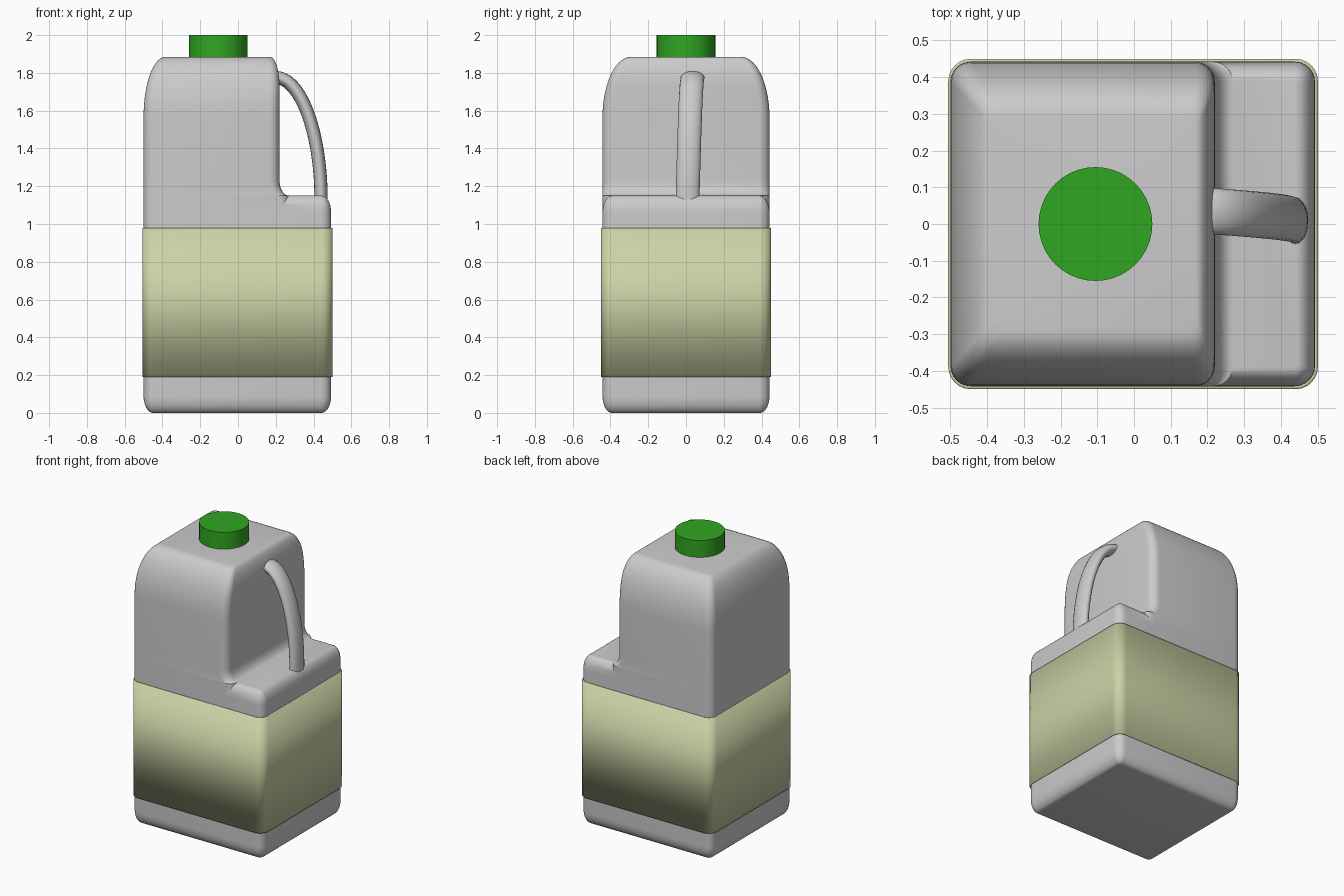
import bpy, bmesh, math
from mathutils import Vector

if "Cube" in bpy.data.objects:
    bpy.data.objects.remove(bpy.data.objects["Cube"])


def loft(name, rings, caps=True):
    """Skin a list of equal-length point rings."""
    bm = bmesh.new()
    rows = [[bm.verts.new(p) for p in ring] for ring in rings]
    n = len(rows[0])
    for a, b in zip(rows, rows[1:]):
        for i in range(n):
            j = (i + 1) % n
            bm.faces.new((a[i], a[j], b[j], b[i]))
    if caps:
        bm.faces.new(rows[0][::-1])
        bm.faces.new(rows[-1])
    bmesh.ops.recalc_face_normals(bm, faces=bm.faces[:])
    mesh = bpy.data.meshes.new(name)
    bm.to_mesh(mesh)
    bm.free()
    obj = bpy.data.objects.new(name, mesh)
    bpy.context.collection.objects.link(obj)
    return obj


def rounded_rect(x0, x1, w, z, r, seg=6):
    """Horizontal rounded rectangle, symmetric in y."""
    pts = []
    for k, (cx, cy) in enumerate(((x1 - r, w - r), (x0 + r, w - r),
                                  (x0 + r, r - w), (x1 - r, r - w))):
        for s in range(seg + 1):
            a = (k + s / seg) * math.pi / 2
            pts.append((cx + r * math.cos(a), cy + r * math.sin(a), z))
    return pts


def smooth(obj, angle=35):
    bpy.ops.object.select_all(action='DESELECT')
    obj.select_set(True)
    bpy.context.view_layer.objects.active = obj
    bpy.ops.object.shade_smooth_by_angle(angle=math.radians(angle))


def paint(obj, name, color):
    mat = bpy.data.materials.new(name)
    mat.diffuse_color = color
    mat.use_nodes = True
    mat.node_tree.nodes["Principled BSDF"].inputs["Base Color"].default_value = mat.diffuse_color
    obj.data.materials.append(mat)


X0, X1, W, R = -0.5, 0.493, 0.442, 0.055
quarter = [i / 8 * math.pi / 2 for i in range(9)]

# Lower block with rounded bottom and shelf rims
levels = [(0.05 * (1 - math.sin(a)), 0.09 * (1 - math.cos(a))) for a in quarter]
levels += [(t, 1.15 - z) for t, z in reversed(levels)]
body = loft("jug_body", [rounded_rect(X0 + t, X1 - t, W - t, z, max(R - t, 0.008))
                         for t, z in levels])

# Upper tower: fillet onto the shelf, then tapering shoulders
rings = [rounded_rect(X0, 0.27, W, 0.5, R)]
for a in quarter:
    rings.append(rounded_rect(X0, 0.27 - 0.05 * math.sin(a), W,
                              1.15 + 0.08 * (1 - math.cos(a)), R))
for i in range(15):
    a = i / 14 * math.pi / 2
    s, c = math.sin(a), math.cos(a)
    z = 1.565 + 0.32 * s
    u = max(0, min(1, (z - 1.725) / 0.16))
    rings.append(rounded_rect(X0 + 0.115 * (1 - c), 0.17 + 0.05 * math.sqrt(1 - u * u),
                              W - 0.15 * (1 - c), z, R - 0.03 * (1 - c)))
tower = loft("tower", rings)

# Join the tower to the block
mod = body.modifiers.new("join", 'BOOLEAN')
mod.operation = 'UNION'
mod.solver = 'EXACT'
mod.object = tower
bpy.context.view_layer.objects.active = body
bpy.ops.object.modifier_apply(modifier=mod.name)
bpy.data.objects.remove(tower)
smooth(body)

# Wraparound label band
label = loft("label_band", [rounded_rect(X0 - 0.006, X1 + 0.008, W + 0.008, z, R + 0.006)
                            for z in (0.19, 0.98)], caps=False)
shell = label.modifiers.new("thickness", 'SOLIDIFY')
shell.thickness = 0.012
shell.offset = -1
paint(label, "label_green", (0.60, 0.65, 0.38, 1))
smooth(label)

# Handle: oval section swept along a quarter ellipse, leaning slightly in y
rings = []
for i in range(25):
    t = i / 24
    a = (1 - t) * math.pi / 2
    centre = Vector((0.20 + 0.24 * math.cos(a), 0.036 - 0.028 * t,
                     1.125 + 0.65 * math.sin(a)))
    normal = Vector((math.cos(a) / 0.24, 0, math.sin(a) / 0.65)).normalized()
    rings.append([centre + normal * 0.035 * math.cos(b) + Vector((0, 0.063 * math.sin(b), 0))
                  for b in (k / 20 * math.tau for k in range(20))])
handle = loft("handle", rings)
smooth(handle)

# Screw cap
bpy.ops.mesh.primitive_cylinder_add(vertices=40, radius=0.155, depth=0.13,
                                    location=(-0.105, 0, 1.935))
cap = bpy.context.object
cap.name = "cap"
paint(cap, "cap_green", (0.03, 0.38, 0.015, 1))
smooth(cap)
